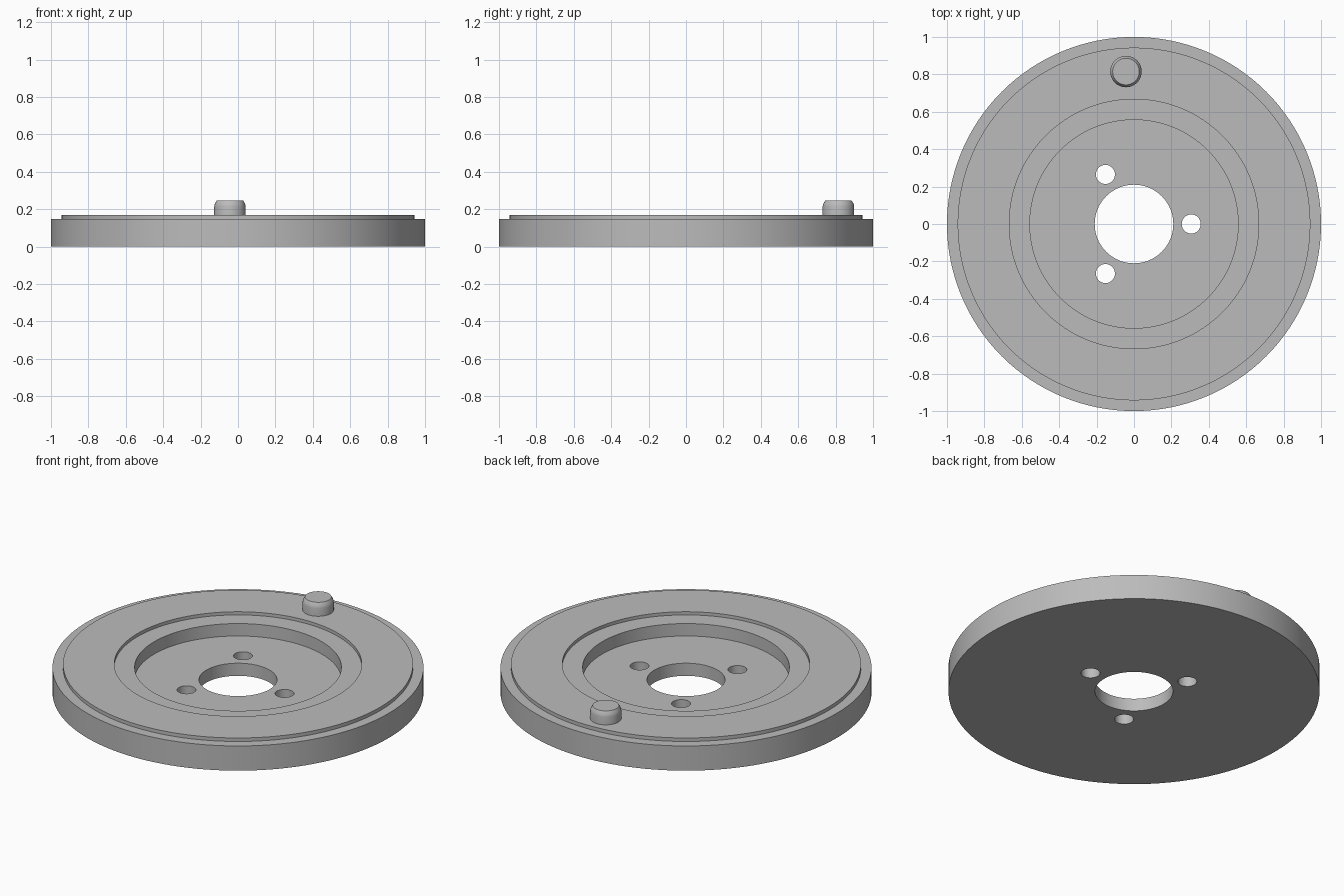
import bpy, bmesh, math

if "Cube" in bpy.data.objects:
    bpy.data.objects.remove(bpy.data.objects["Cube"], do_unlink=True)

metal = bpy.data.materials.new("machined grey")
metal.use_nodes = True
GREY = (0.5, 0.5, 0.5, 1)
metal.diffuse_color = GREY
metal.node_tree.nodes["Principled BSDF"].inputs["Base Color"].default_value = GREY


def lathe(name, profile, steps, closed, location=(0, 0, 0)):
    """Spin an (r, z) profile around the z axis."""
    bm = bmesh.new()
    verts = [bm.verts.new((r, 0, z)) for r, z in profile]
    pairs = list(zip(verts, verts[1:]))
    if closed:
        pairs.append((verts[-1], verts[0]))
    edges = [bm.edges.new(p) for p in pairs]
    bmesh.ops.spin(bm, geom=verts + edges, cent=(0, 0, 0), axis=(0, 0, 1),
                   angle=math.tau, steps=steps, use_merge=True)
    bmesh.ops.remove_doubles(bm, verts=bm.verts, dist=0.0001)
    bmesh.ops.recalc_face_normals(bm, faces=bm.faces)
    mesh = bpy.data.meshes.new(name)
    bm.to_mesh(mesh)
    bm.free()
    mesh.materials.append(metal)
    obj = bpy.data.objects.new(name, mesh)
    obj.location = location
    bpy.context.collection.objects.link(obj)
    return obj


def activate(obj):
    bpy.ops.object.select_all(action="DESELECT")
    obj.select_set(True)
    bpy.context.view_layer.objects.active = obj


# Disc: rim, raised ring, shallow step, recessed hub floor, central bore
disc = lathe("disc", [(0.21, 0), (1, 0), (1, 0.147), (0.943, 0.147),
                      (0.943, 0.168), (0.667, 0.168), (0.667, 0.149),
                      (0.557, 0.149), (0.557, 0.075), (0.21, 0.075)], 128, True)

# Three bolt holes through the hub
for i in range(3):
    a = i * math.tau / 3
    cutter = lathe("bolt_hole_cutter", [(0, -0.1), (0.051, -0.1), (0.051, 0.3), (0, 0.3)],
                   32, False, (0.306 * math.cos(a), 0.306 * math.sin(a), 0))
    activate(disc)
    mod = disc.modifiers.new("bolt_hole", "BOOLEAN")
    mod.operation = "DIFFERENCE"
    mod.solver = "EXACT"
    mod.object = cutter
    bpy.context.view_layer.update()
    bpy.ops.object.modifier_apply(modifier=mod.name)
    bpy.data.objects.remove(cutter, do_unlink=True)

# Crank pin with a softened top edge
pin = lathe("crank_pin", [(0, 0.15), (0.084, 0.15), (0.084, 0.215), (0.081, 0.229),
                          (0.071, 0.245), (0, 0.245)], 48, False, (-0.043, 0.815, 0))

for obj in (disc, pin):
    activate(obj)
    bpy.ops.object.shade_smooth_by_angle(angle=math.radians(25))
